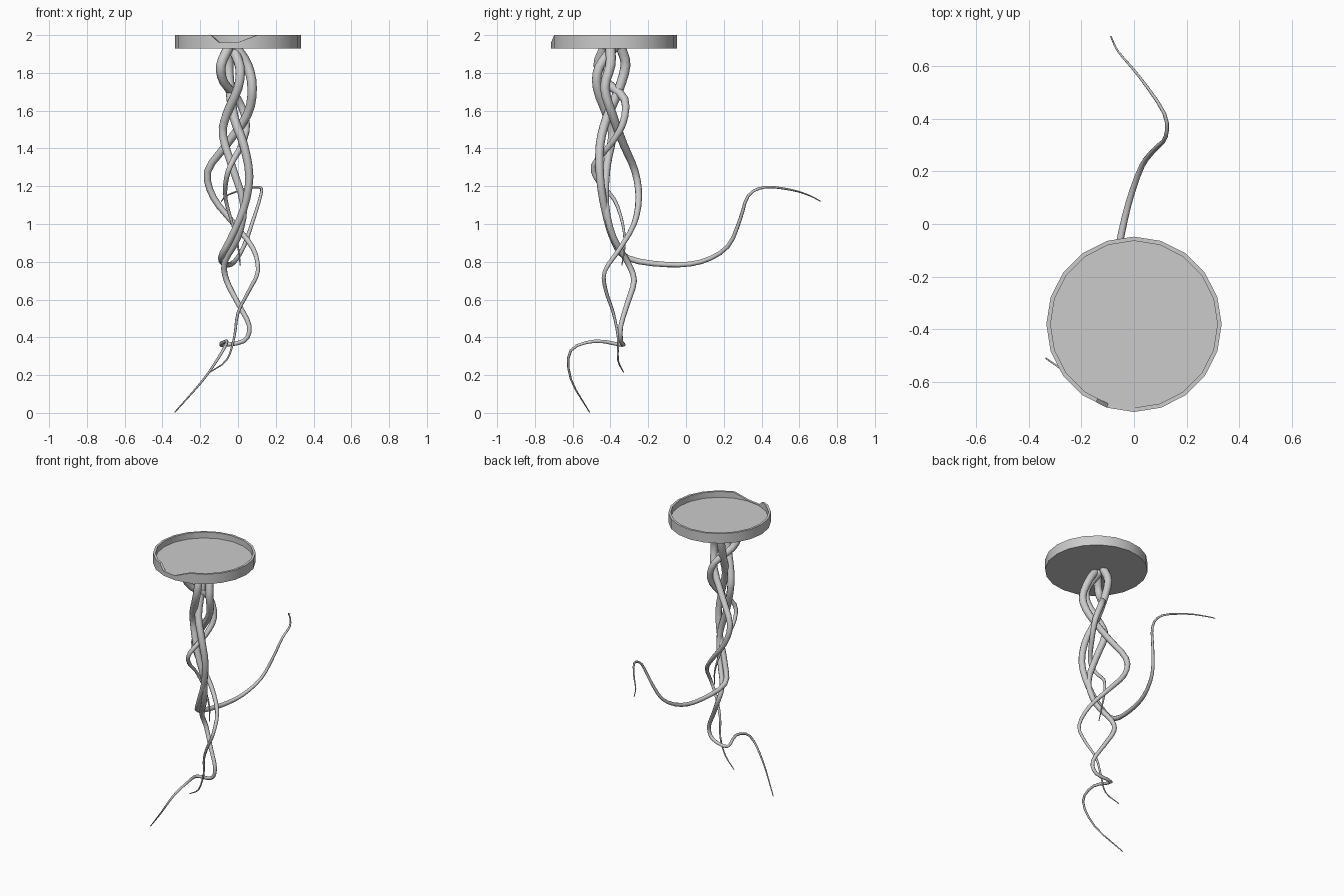
import bpy, bmesh, math
from mathutils import Vector


def make_tray():
    # 20-sided tray outline, with one extra point where the rim notch starts
    n = 20
    ring = [Vector((math.cos(2 * math.pi * i / n), math.sin(2 * math.pi * i / n), 0)) for i in range(n)]
    ring.insert(14, ring[13].lerp(ring[14], 0.55))
    centre = Vector((0, -0.381, 0))
    bm = bmesh.new()

    def loop(radius, z, notch_z=None):
        verts = []
        for i, p in enumerate(ring):
            co = centre + p * radius
            co.z = notch_z if notch_z and i in (15, 16) else z
            verts.append(bm.verts.new(co))
        return verts

    loops = [loop(0.333, 1.93), loop(0.333, 2.0, 1.962),
             loop(0.317, 2.0, 1.962), loop(0.317, 1.958)]
    bm.faces.new(list(reversed(loops[0])))
    for a, b in zip(loops, loops[1:]):
        for i in range(len(a)):
            j = (i + 1) % len(a)
            bm.faces.new((a[i], a[j], b[j], b[i]))
    bm.faces.new(loops[-1])
    bmesh.ops.recalc_face_normals(bm, faces=bm.faces)
    me = bpy.data.meshes.new("tray")
    bm.to_mesh(me)
    bm.free()
    ob = bpy.data.objects.new("tray", me)
    bpy.context.collection.objects.link(ob)
    ob.select_set(True)
    bpy.context.view_layer.objects.active = ob
    bpy.ops.object.shade_smooth_by_angle(angle=math.radians(35))


def smooth_path(pts, steps=3):
    # Catmull-Rom interpolation through the guide points
    p = [Vector(q) for q in pts]
    p = [2 * p[0] - p[1]] + p + [2 * p[-1] - p[-2]]
    out = []
    for a, b, c, d in zip(p, p[1:], p[2:], p[3:]):
        for s in range(steps):
            t = s / steps
            out.append(0.5 * (2 * b + (c - a) * t + (2 * a - 5 * b + 4 * c - d) * t * t
                              + (3 * b - a - 3 * c + d) * t ** 3))
    return out + [p[-2]]


def make_tendril(name, pts, r0=0.027, r1=0.003):
    path = smooth_path(pts)
    dist = [0.0]
    for a, b in zip(path, path[1:]):
        dist.append(dist[-1] + (b - a).length)
    cu = bpy.data.curves.new(name, 'CURVE')
    cu.dimensions = '3D'
    cu.bevel_depth = 1.0
    cu.bevel_resolution = 2
    cu.use_fill_caps = True
    sp = cu.splines.new('POLY')
    sp.points.add(len(path) - 1)
    for q, co, d in zip(sp.points, path, dist):
        q.co = (*co, 1)
        q.radius = r0 + (r1 - r0) * (d / dist[-1]) ** 1.15
    sp.use_smooth = True
    bpy.context.collection.objects.link(bpy.data.objects.new(name, cu))


make_tray()

# Tendril sweeping out to the back
make_tendril("back_tendril", [
    (-0.03, -0.345, 1.935), (-0.05, -0.32, 1.84), (-0.04, -0.36, 1.7), (-0.02, -0.42, 1.56), (0.03, -0.455, 1.42),
    (0.06, -0.455, 1.25), (0.03, -0.43, 1.08), (-0.04, -0.385, 0.92), (-0.09, -0.31, 0.82),
    (-0.06, -0.1, 0.785), (-0.02, 0.08, 0.80), (0.03, 0.22, 0.88), (0.08, 0.285, 1.02),
    (0.12, 0.33, 1.15), (0.115, 0.42, 1.195), (0.02, 0.56, 1.18), (-0.06, 0.655, 1.15), (-0.088, 0.713, 1.12)])

# Longest tendril, reaching the ground at the front left
make_tendril("ground_tendril", [
    (-0.03, -0.38, 1.935), (0.01, -0.46, 1.83), (0.0, -0.47, 1.72), (-0.06, -0.42, 1.58),
    (-0.08, -0.39, 1.47), (-0.03, -0.42, 1.3), (0.03, -0.425, 1.1), (0.0, -0.385, 0.93),
    (-0.07, -0.31, 0.8), (-0.06, -0.275, 0.7), (0.0, -0.31, 0.58), (0.06, -0.345, 0.46),
    (0.03, -0.345, 0.38), (-0.09, -0.34, 0.36), (-0.06, -0.48, 0.38),
    (-0.08, -0.61, 0.33), (-0.18, -0.61, 0.18), (-0.335, -0.51, 0.003)])

# Tendril hanging straight down, with a wide bulge to the left
make_tendril("hanging_tendril", [
    (-0.01, -0.4, 1.935), (0.05, -0.40, 1.84), (0.075, -0.43, 1.72), (0.05, -0.39, 1.58),
    (-0.06, -0.33, 1.42), (-0.16, -0.27, 1.28), (-0.13, -0.25, 1.14), (-0.02, -0.275, 1.0),
    (0.08, -0.35, 0.87), (0.105, -0.43, 0.75), (0.06, -0.425, 0.65), (0.0, -0.385, 0.53),
    (-0.02, -0.36, 0.4), (-0.06, -0.36, 0.28), (-0.15, -0.33, 0.215)])

# Shortest tendril
make_tendril("short_tendril", [
    (-0.05, -0.43, 1.935), (-0.09, -0.465, 1.84), (-0.075, -0.42, 1.75), (0.0, -0.325, 1.66),
    (0.045, -0.335, 1.53), (0.02, -0.4, 1.42), (-0.04, -0.49, 1.31), (-0.065, -0.46, 1.22),
    (-0.065, -0.38, 1.13), (-0.03, -0.335, 1.0), (0.0, -0.325, 0.88), (0.012, -0.34, 0.78)])
